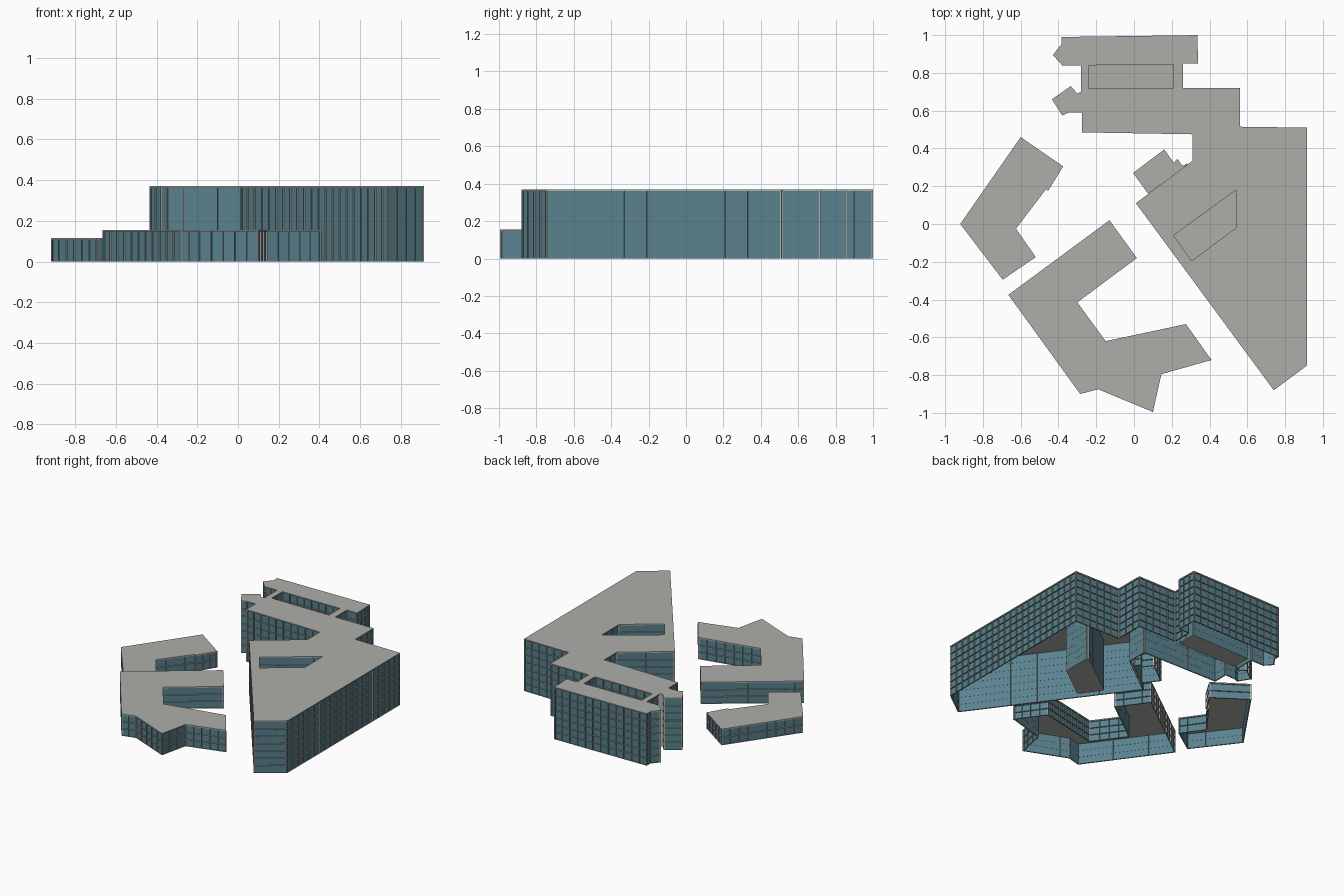
import bpy, bmesh
from mathutils import Vector

cube = bpy.data.objects.get("Cube")
if cube:
    bpy.data.objects.remove(cube)


def material(name, rgb):
    m = bpy.data.materials.new(name)
    m.use_nodes = True
    m.diffuse_color = (*rgb, 1)
    m.node_tree.nodes["Principled BSDF"].inputs["Base Color"].default_value = (*rgb, 1)
    return m


WALL = material("pale concrete", (0.47, 0.47, 0.43))
GLASS = material("teal glass", (0.10, 0.22, 0.27))
ROOF = material("grey roof", (0.42, 0.43, 0.40))

BAY, SLAB = 0.06, 0.008


def finish(bm, name, mats):
    mesh = bpy.data.meshes.new(name)
    bm.to_mesh(mesh)
    bm.free()
    for m in mats:
        mesh.materials.append(m)
    obj = bpy.data.objects.new(name, mesh)
    bpy.context.collection.objects.link(obj)
    return obj


def walls(name, loops, height, floors):
    """Facade of equal bays and floors, each bay with a recessed window."""
    bm = bmesh.new()
    step = (height - SLAB) / floors
    bays = []
    for loop in loops:
        for a, b in zip(loop, loop[1:] + loop[:1]):
            a, b = Vector((*a, 0)), Vector((*b, 0))
            length = (b - a).length
            n = max(1, round(length / BAY))
            cols = [[bm.verts.new(a.lerp(b, i / n) + Vector((0, 0, step * k)))
                     for k in range(floors + 1)] for i in range(n + 1)]
            for p, q in zip(cols, cols[1:]):
                for k in range(floors):
                    f = bm.faces.new((p[k], q[k], q[k + 1], p[k + 1]))
                    if length / n > 0.035:
                        bays.append(f)
    bmesh.ops.inset_individual(bm, faces=bays, thickness=0.009)
    bmesh.ops.inset_individual(bm, faces=bays, thickness=0.0004, depth=-0.008)
    for f in bays:
        f.material_index = 1
    bmesh.ops.remove_doubles(bm, verts=bm.verts, dist=0.0002)
    finish(bm, name, (WALL, GLASS))


def sheet(name, loops, z, thickness=0):
    """Flat fill between an outline and its holes, facing up."""
    bm = bmesh.new()
    edges = []
    for loop in loops:
        vs = [bm.verts.new((x, y, z)) for x, y in loop]
        edges += [bm.edges.new(pair) for pair in zip(vs, vs[1:] + vs[:1])]
    bmesh.ops.triangle_fill(bm, edges=edges, use_beauty=True)
    for f in bm.faces:
        f.normal_update()
        if f.normal.z < 0:
            f.normal_flip()
    obj = finish(bm, name, (ROOF,))
    if thickness:
        mod = obj.modifiers.new("thickness", 'SOLIDIFY')
        mod.thickness, mod.offset = thickness, -1


def building(name, outline, height, floors, courts=()):
    loops = [outline, *courts]
    walls(name + "_walls", loops, height, floors)
    sheet(name + "_roof", loops, height, SLAB)
    for i, court in enumerate(courts):
        sheet(f"{name}_courtyard_floor_{i + 1}", [court], 0)


# Tall wedge with its stepped rear wings and two open courtyards
building("main_block", [
    (0.01, 0.11), (0.74, -0.88), (0.915, -0.75), (0.915, 0.51), (0.56, 0.515),
    (0.56, 0.72), (0.26, 0.72), (0.26, 0.85), (0.34, 0.85), (0.335, 1.0),
    (-0.385, 0.99), (-0.385, 0.95), (-0.43, 0.895), (-0.38, 0.84), (-0.28, 0.84),
    (-0.28, 0.70), (-0.30, 0.69), (-0.335, 0.73), (-0.435, 0.66), (-0.38, 0.575),
    (-0.345, 0.59), (-0.275, 0.59), (-0.275, 0.485), (0.31, 0.475), (0.31, 0.335)],
    0.37, 7, courts=(
        [(0.21, -0.06), (0.54, 0.18), (0.54, -0.02), (0.305, -0.195)],
        [(-0.24, 0.72), (-0.24, 0.84), (0.21, 0.845), (0.21, 0.72)]))

# Low annex against the inner side of the wedge
building("annex", [
    (0.075, 0.16), (0.285, 0.315), (0.255, 0.31), (0.23, 0.345), (0.21, 0.325),
    (0.16, 0.395), (-0.005, 0.27)], 0.155, 3)

# Branching mid-height block
building("middle_block", [
    (0.015, -0.18), (-0.13, 0.02), (-0.665, -0.375), (-0.285, -0.90),
    (-0.19, -0.875), (0.10, -0.995), (0.145, -0.795), (0.41, -0.72),
    (0.275, -0.53), (-0.15, -0.62), (-0.30, -0.415)], 0.155, 3)

# Low angled block
building("low_block", [
    (-0.60, 0.46), (-0.92, 0.0), (-0.695, -0.295), (-0.52, -0.175),
    (-0.625, -0.025), (-0.465, 0.185), (-0.455, 0.175), (-0.375, 0.305)], 0.115, 2)
